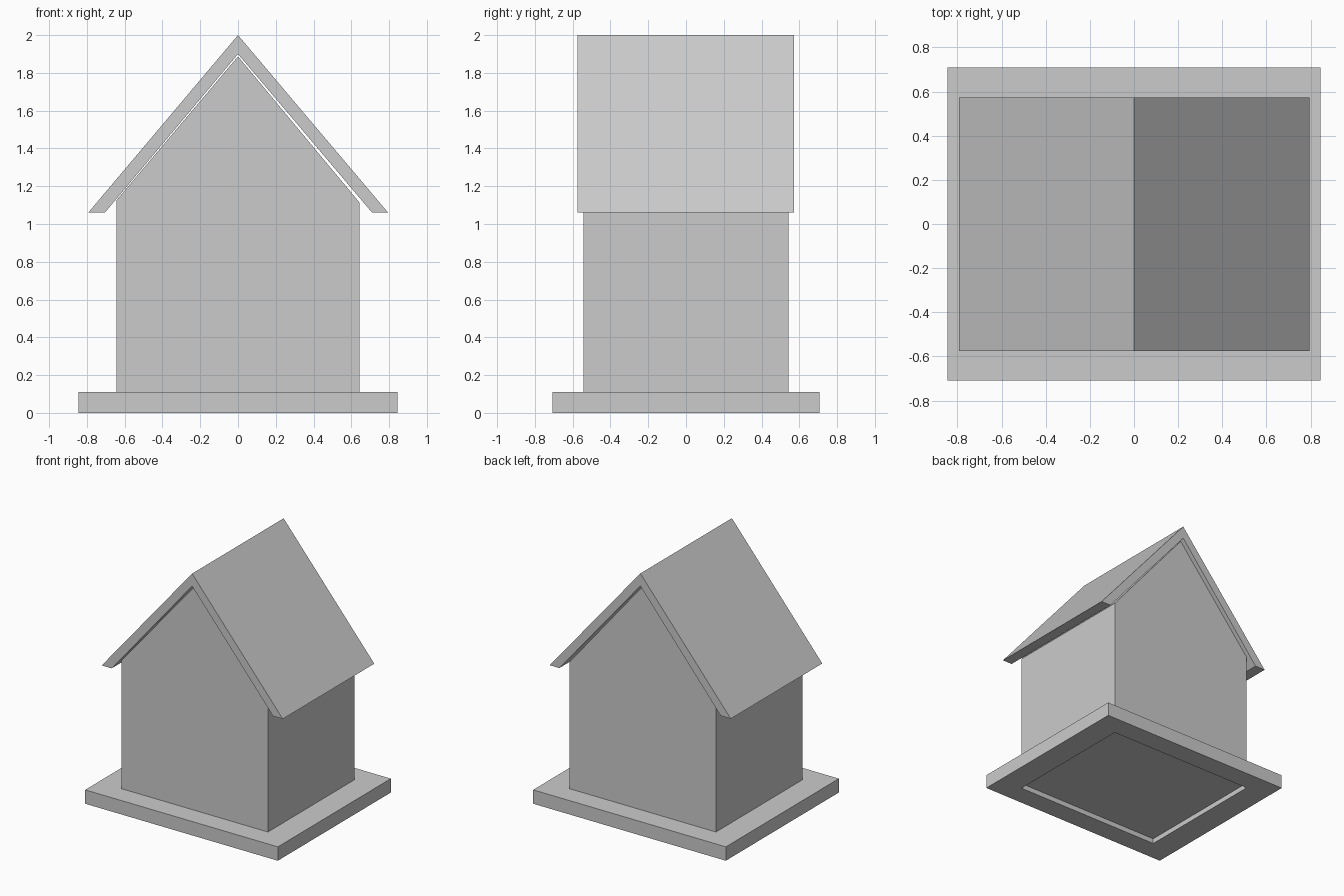
import bpy, bmesh

if "Cube" in bpy.data.objects:
    bpy.data.objects.remove(bpy.data.objects["Cube"])


def finish(name, bm):
    bmesh.ops.recalc_face_normals(bm, faces=bm.faces)
    mesh = bpy.data.meshes.new(name)
    bm.to_mesh(mesh)
    bm.free()
    obj = bpy.data.objects.new(name, mesh)
    bpy.context.collection.objects.link(obj)
    return obj


def prism(name, profile, y0, y1):
    """Extrude an x-z outline from y0 to y1."""
    bm = bmesh.new()
    face = bm.faces.new([bm.verts.new((x, y0, z)) for x, z in profile])
    out = bmesh.ops.extrude_face_region(bm, geom=[face])
    verts = [v for v in out["geom"] if isinstance(v, bmesh.types.BMVert)]
    bmesh.ops.translate(bm, verts=verts, vec=(0, y1 - y0, 0))
    return finish(name, bm)


def frame(name, section):
    """Sweep a closed section of (half x, half y, z) round a rectangle."""
    bm = bmesh.new()
    signs = [(-1, -1), (1, -1), (1, 1), (-1, 1)]
    rings = [[bm.verts.new((sx * hx, sy * hy, z)) for sx, sy in signs]
             for hx, hy, z in section]
    for a, b in zip(rings, rings[1:] + rings[:1]):
        for i in range(4):
            j = (i + 1) % 4
            bm.faces.new((a[i], a[j], b[j], b[i]))
    return finish(name, bm)


WALL_X, WALL_Y = 0.642, 0.542

# Base slab, open in the middle where the walls sit
frame("base_frame", [(0.845, 0.708, 0), (0.845, 0.708, 0.11),
                     (WALL_X, WALL_Y, 0.11), (WALL_X, WALL_Y, 0)])

# Gabled house body, its floor slightly recessed in the base
prism("house_body", [(-WALL_X, 0.04), (WALL_X, 0.04), (WALL_X, 1.115),
                     (0, 1.887), (-WALL_X, 1.127)], -WALL_Y, WALL_Y)

# Folded roof with level-cut eaves
prism("roof", [(-0.793, 1.06), (-0.705, 1.06), (0, 1.9), (0.71, 1.06),
               (0.795, 1.06), (0, 2.0)], -0.575, 0.572)
